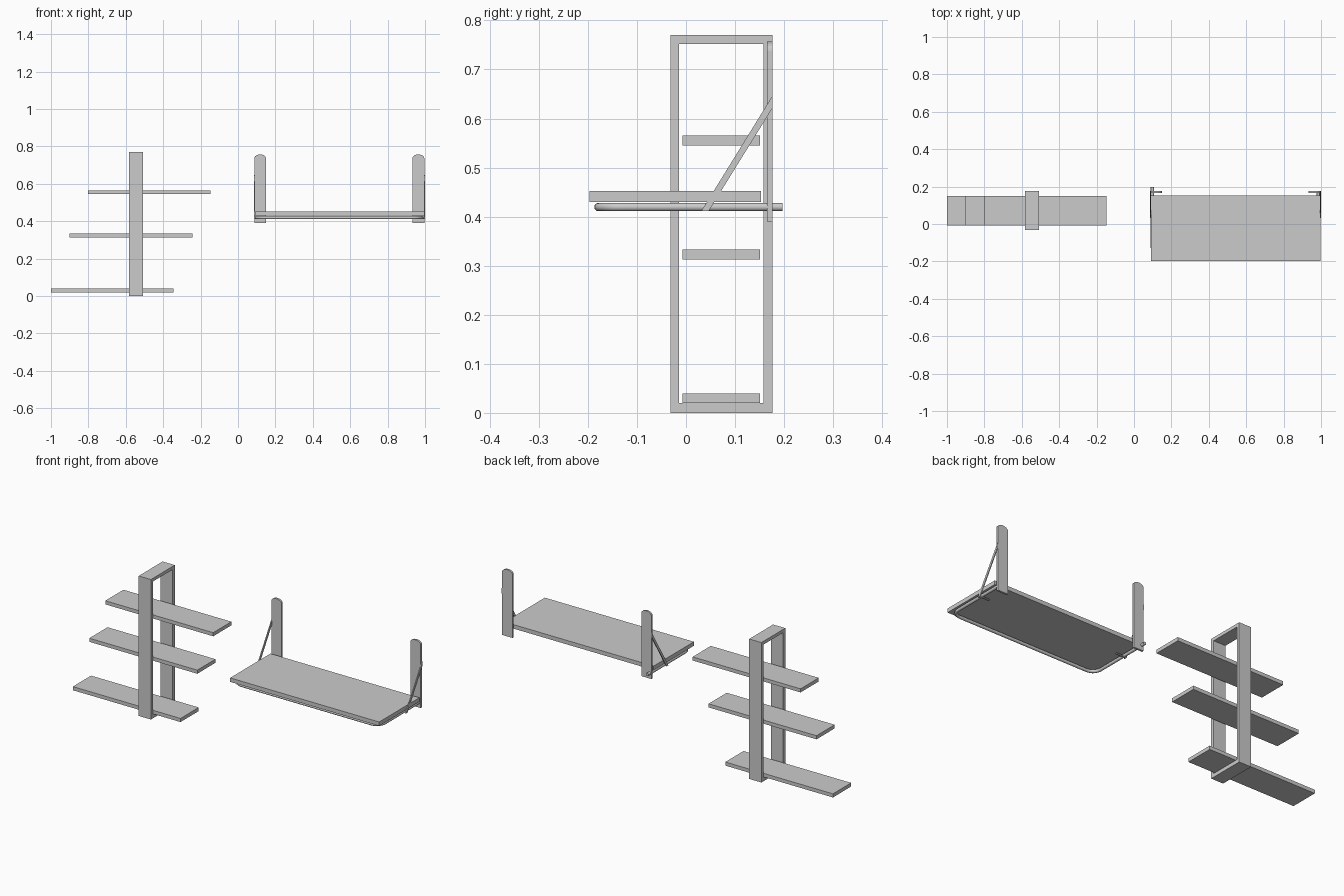
import bpy, bmesh, math
from mathutils import Vector

if "Cube" in bpy.data.objects:
    bpy.data.objects.remove(bpy.data.objects["Cube"])


def mesh_object(name, bm):
    bmesh.ops.recalc_face_normals(bm, faces=bm.faces)
    me = bpy.data.meshes.new(name)
    bm.to_mesh(me)
    bm.free()
    ob = bpy.data.objects.new(name, me)
    bpy.context.collection.objects.link(ob)
    return ob


def box(name, x0, x1, y0, y1, z0, z1):
    bm = bmesh.new()
    bmesh.ops.create_cube(bm, size=1)
    for v in bm.verts:
        v.co = ((x0 + x1) / 2 + v.co.x * (x1 - x0),
                (y0 + y1) / 2 + v.co.y * (y1 - y0),
                (z0 + z1) / 2 + v.co.z * (z1 - z0))
    return mesh_object(name, bm)


def extrude(name, pts, offset):
    bm = bmesh.new()
    f = bm.faces.new([bm.verts.new(p) for p in pts])
    r = bmesh.ops.extrude_face_region(bm, geom=[f])
    for v in r["geom"]:
        if isinstance(v, bmesh.types.BMVert):
            v.co += Vector(offset)
    return mesh_object(name, bm)


def rod(name, pts, radius, sides=12):
    # sweep a round section along a horizontal path
    bm = bmesh.new()
    pts = [Vector(p) for p in pts]
    rings = []
    for i, p in enumerate(pts):
        a = (p - pts[i - 1]).normalized() if i else None
        b = (pts[i + 1] - p).normalized() if i < len(pts) - 1 else None
        t = ((a or b) + (b or a)).normalized()
        n = t.cross(Vector((0, 0, 1)))
        rings.append([bm.verts.new(p + radius * (n * math.cos(k * math.tau / sides)
                      + Vector((0, 0, 1)) * math.sin(k * math.tau / sides)))
                      for k in range(sides)])
    for r, s in zip(rings, rings[1:]):
        for k in range(sides):
            m = (k + 1) % sides
            bm.faces.new((r[k], r[m], s[m], s[k]))
    bm.faces.new(rings[0])
    bm.faces.new(rings[-1])
    ob = mesh_object(name, bm)
    bpy.ops.object.select_all(action='DESELECT')
    bpy.context.view_layer.objects.active = ob
    ob.select_set(True)
    bpy.ops.object.shade_smooth_by_angle(angle=math.radians(40))
    return ob


# Upright rectangular loop frame
X0, X1 = -0.582, -0.508
bm = bmesh.new()
outer = [(-0.032, 0), (0.176, 0), (0.176, 0.77), (-0.032, 0.77)]
inner = [(-0.014, 0.02), (0.158, 0.02), (0.158, 0.752), (-0.014, 0.752)]
loops = [[bm.verts.new((x, y, z)) for y, z in loop]
         for x in (X0, X1) for loop in (outer, inner)]
for i in range(4):
    j = (i + 1) % 4
    for a, b in ((0, 1), (2, 3), (0, 2), (1, 3)):
        bm.faces.new((loops[a][i], loops[a][j], loops[b][j], loops[b][i]))
mesh_object("loop_frame", bm)

# Three staggered boards
for name, x0, x1, z in (("lower_board", -1.0, -0.345, 0.02),
                        ("middle_board", -0.9, -0.243, 0.313),
                        ("upper_board", -0.803, -0.146, 0.545)):
    box(name, x0, x1, -0.007, 0.151, z, z + 0.02)

# Wide bracketed shelf
box("wide_shelf", 0.09, 0.997, -0.197, 0.153, 0.43, 0.452)

# Rounded support rod beneath the shelf
xl, xr, yf, zr, R = 0.098, 0.985, -0.1785, 0.4195, 0.05
path = [(xl, 0.197, zr)]
for cx, a0 in ((xl + R, 180), (xr - R, 270)):
    for k in range(9):
        a = math.radians(a0 + k * 90 / 8)
        path.append((cx + R * math.cos(a), yf + R + R * math.sin(a), zr))
path.append((xr, 0.176, zr))
rod("support_rod", path, 0.0085)

# Wall plates with arched tops, diagonal straps and hook pins
for side, x0, x1, xs, d in (("left", 0.088, 0.149, 0.085, 1),
                            ("right", 0.933, 0.996, 0.995, -1)):
    cx, hw = (x0 + x1) / 2, (x1 - x0) / 2
    pts = [(x0, 0.165, 0.39), (x1, 0.165, 0.39)]
    for k in range(13):
        a = math.pi * k / 12
        pts.append((cx + hw * math.cos(a), 0.165, 0.738 + 0.019 * math.sin(a)))
    extrude(side + "_wall_plate", pts, (0, 0.011, 0))
    extrude(side + "_diagonal_strap",
            [(xs, 0.031, 0.411), (xs, 0.046, 0.411),
             (xs, 0.176, 0.621), (xs, 0.176, 0.646)], (0.005, 0, 0))
    rod(side + "_hook_pin", [(xs + 0.002, 0.04, 0.416), (xs + d * 0.06, 0.04, 0.416)],
        0.005, 8)
